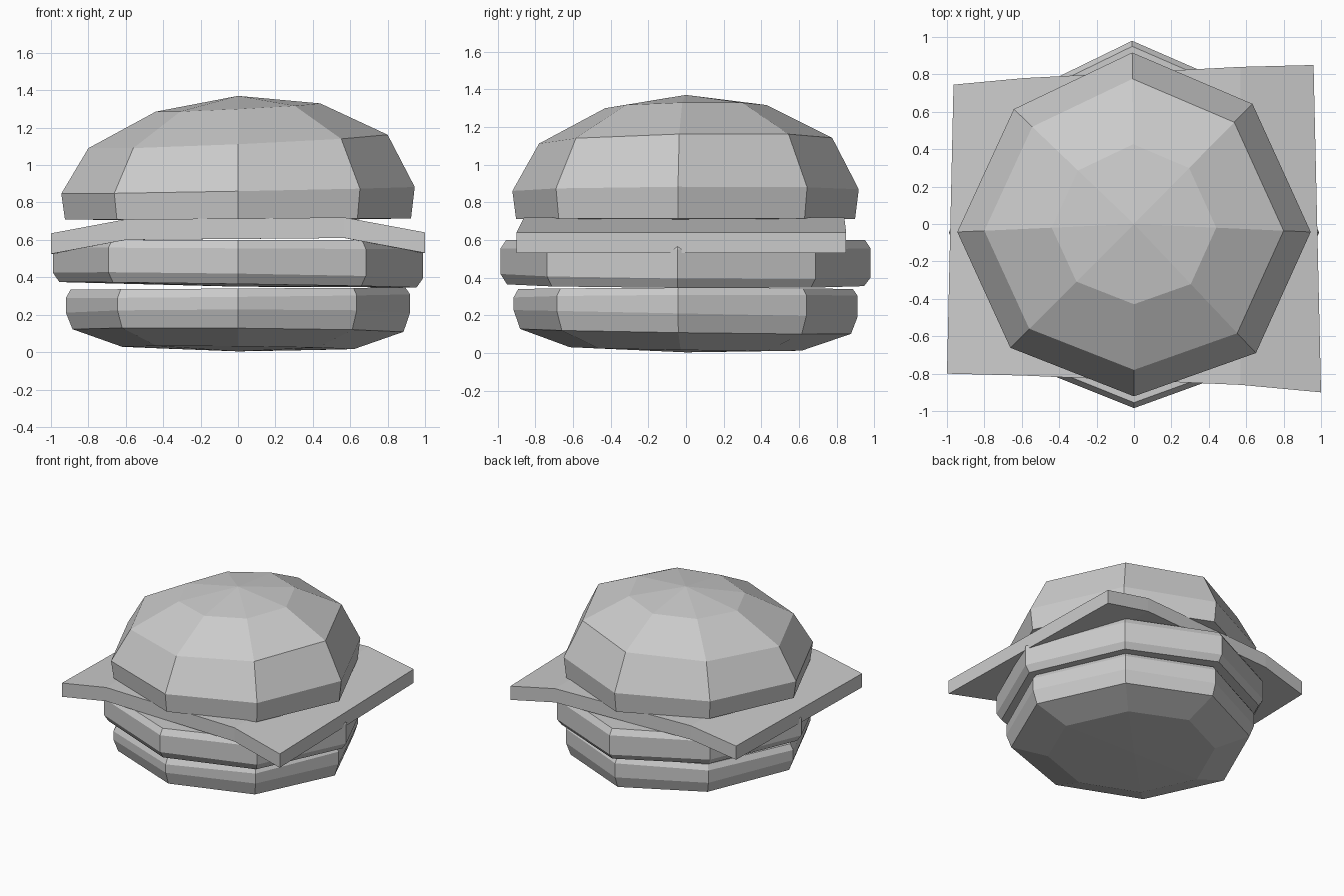
import bpy

if "Cube" in bpy.data.objects:
    bpy.data.objects.remove(bpy.data.objects["Cube"])

# Slightly uneven eight-sided outline shared by the round layers
OUTLINE = [(1, -.045), (.67, .68), (-.01, .97), (-.68, .65),
           (-1, -.045), (-.70, -.70), (0, -.975), (.69, -.73)]


def make_object(name, verts, faces):
    mesh = bpy.data.meshes.new(name)
    mesh.from_pydata(verts, [], faces)
    mesh.update()
    obj = bpy.data.objects.new(name, mesh)
    bpy.context.collection.objects.link(obj)
    return obj


def round_layer(name, rings, bottom_z, top_z, sy=1.0):
    """Stack outlines; each ring is (radius, z, tilt along x, tilt along y)."""
    n = len(OUTLINE)
    verts = []
    for r, z, tx, ty in rings:
        for u, v in OUTLINE:
            x, y = u * r, v * r * sy
            verts.append((x, y, z + tx * x + ty * y))
    verts += [(0, 0, bottom_z), (0, 0, top_z)]
    low, high = len(verts) - 2, len(verts) - 1
    last = (len(rings) - 1) * n
    faces = []
    for i in range(n):
        j = (i + 1) % n
        for k in range(0, last, n):
            faces.append((k + i, k + j, k + n + j, k + n + i))
        faces.append((low, j, i))
        faces.append((high, last + i, last + j))
    return make_object(name, verts, faces)


# Bottom bun: rounded underside, flat top
round_layer("bottom_bun", [
    (.62, .022, -.01, -.015), (.885, .115, -.008, -.015),
    (.92, .21, 0, -.02), (.92, .30, .01, .005), (.895, .34, .006, 0),
], .004, .34, 1.02)

# Patty: wide bevelled disc
round_layer("patty", [
    (.955, .36, -.015, -.005), (.99, .41, -.015, -.01),
    (.99, .555, -.005, 0), (.96, .60, 0, 0),
], .35, .60, 1.02)

# Cheese slice: square slab with two drooping sides
T = .11
columns = [(-1.0, -.80, -.965, .745, .635), (-.60, -.81, -.59, .78, .71),
           (.57, -.86, .57, .84, .72), (1.0, -.90, .96, .85, .64)]
verts = []
for xf, yf, xb, yb, z in columns:
    verts += [(xf, yf, z - T), (xb, yb, z - T), (xb, yb, z), (xf, yf, z)]
faces = [(0, 3, 2, 1), (12, 13, 14, 15)]
for c in range(0, 12, 4):
    for i in range(4):
        j = (i + 1) % 4
        faces.append((c + i, c + j, c + 4 + j, c + 4 + i))
cheese = make_object("cheese_slice", verts, faces)

# Top bun: domed crown
round_layer("top_bun", [
    (.925, .712, .003, 0), (.945, .865, .019, .005),
    (.80, 1.127, .045, .02), (.44, 1.308, .05, .02),
], .70, 1.37)
